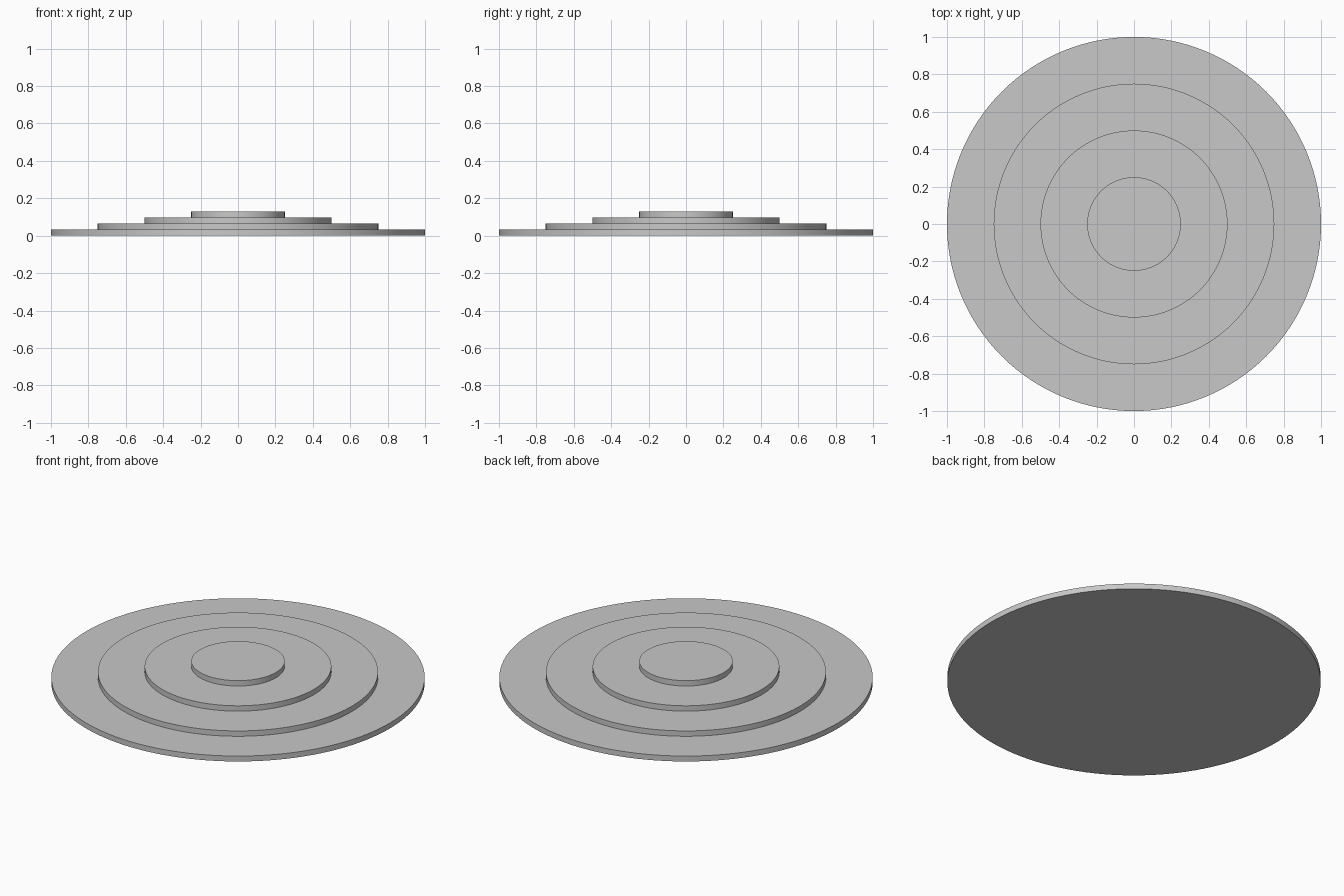
import bpy

if "Cube" in bpy.data.objects:
    bpy.data.objects.remove(bpy.data.objects["Cube"], do_unlink=True)

# One plain grey for the whole model
grey = bpy.data.materials.new("light_grey")
grey.use_nodes = True
colour = (0.58, 0.58, 0.58, 1)
grey.diffuse_color = colour
grey.node_tree.nodes["Principled BSDF"].inputs["Base Color"].default_value = colour

STEP = 0.032


def disc(name, radius, level):
    """Flat round tier resting on the tier below it."""
    bpy.ops.mesh.primitive_cylinder_add(
        vertices=128, radius=radius, depth=STEP,
        location=(0, 0, (level + 0.5) * STEP))
    tier = bpy.context.object
    tier.name = name
    tier.data.materials.append(grey)
    bpy.ops.object.shade_smooth_by_angle()


# Stacked tiers, each a quarter narrower than the base
names = ["base_tier", "lower_tier", "upper_tier", "top_tier"]
for level, name in enumerate(names):
    disc(name, 1 - level / len(names), level)
